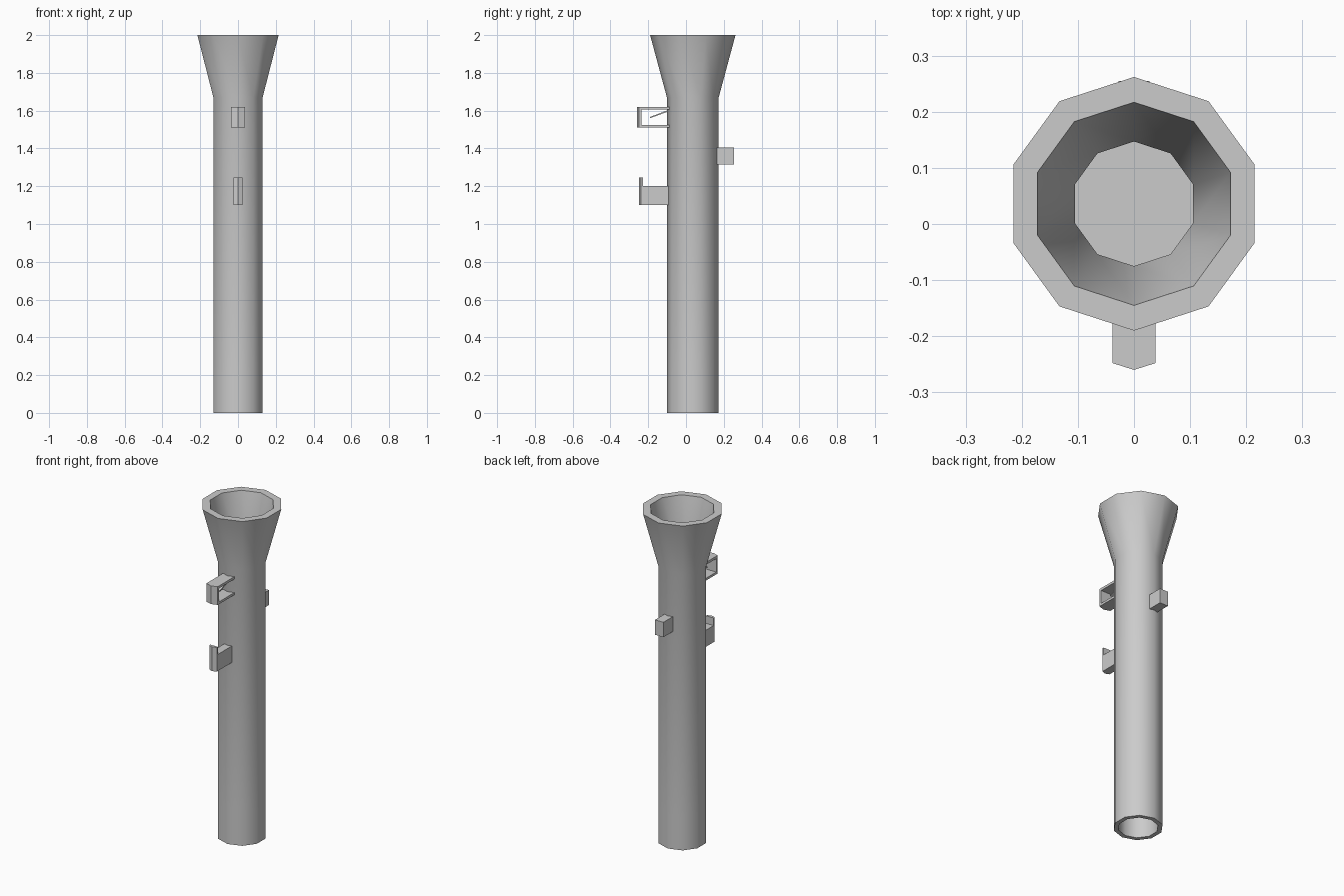
import bpy, bmesh, math

if "Cube" in bpy.data.objects:
    bpy.data.objects.remove(bpy.data.objects["Cube"])

CY = 0.036   # tube axis offset in y
SIDES = 10


def finish(name, bm, smooth=False):
    bmesh.ops.recalc_face_normals(bm, faces=bm.faces)
    me = bpy.data.meshes.new(name)
    bm.to_mesh(me)
    bm.free()
    ob = bpy.data.objects.new(name, me)
    bpy.context.collection.objects.link(ob)
    if smooth:
        bpy.ops.object.select_all(action='DESELECT')
        ob.select_set(True)
        bpy.context.view_layer.objects.active = ob
        bpy.ops.object.shade_smooth_by_angle(angle=math.radians(40))
    return ob


def ring(bm, r, z):
    return [bm.verts.new((r * math.sin(2 * math.pi * i / SIDES),
                          CY + r * math.cos(2 * math.pi * i / SIDES), z))
            for i in range(SIDES)]


def bridge(bm, a, b):
    n = len(a)
    for i in range(n):
        j = (i + 1) % n
        bm.faces.new((a[i], a[j], b[j], b[i]))


def side_profile(name, pts, w, bulge=0.0, front=-0.2):
    """Prism of a (y, z) profile across x, with its front pushed out at x = 0."""
    bm = bmesh.new()
    rows = []
    for x in (-w, 0, w):
        push = bulge if x == 0 else 0
        rows.append([bm.verts.new((x, y - (push if y < front else 0), z))
                     for y, z in pts])
    bridge(bm, rows[0], rows[1])
    bridge(bm, rows[1], rows[2])
    bm.faces.new(rows[0])
    bm.faces.new(rows[2])
    return finish(name, bm)


# Hollow tube with flared mouth
bm = bmesh.new()
profile = [(0.137, 0), (0.137, 0.2), (0.137, 1.67), (0.226, 2.0),
           (0.181, 2.0), (0.111, 1.67), (0.111, 0.2), (0.111, 0)]
rings = [ring(bm, r, z) for r, z in profile]
for i in range(len(rings)):
    bridge(bm, rings[i], rings[(i + 1) % len(rings)])
finish("flared_tube", bm, True)

# Floor closing the bore
bm = bmesh.new()
bm.faces.new(ring(bm, 0.111, 0.2))
finish("bore_floor", bm)

# Upper open guard
side_profile("upper_guard",
             [(-0.08, 1.51), (-0.248, 1.51), (-0.248, 1.62), (-0.08, 1.62),
              (-0.08, 1.605), (-0.235, 1.605), (-0.235, 1.524), (-0.08, 1.524)],
             0.038, 0.012, -0.24)

# Slanted lever inside the guard
side_profile("lever",
             [(-0.19, 1.56), (-0.09, 1.597), (-0.09, 1.605), (-0.19, 1.567)], 0.012)

# Lower hook
side_profile("lower_hook",
             [(-0.08, 1.10), (-0.238, 1.10), (-0.238, 1.246), (-0.228, 1.246),
              (-0.228, 1.20), (-0.08, 1.20)], 0.025, 0.01, -0.23)

# Rear lug
side_profile("rear_lug",
             [(0.15, 1.315), (0.255, 1.315), (0.255, 1.405), (0.15, 1.405)], 0.028)
